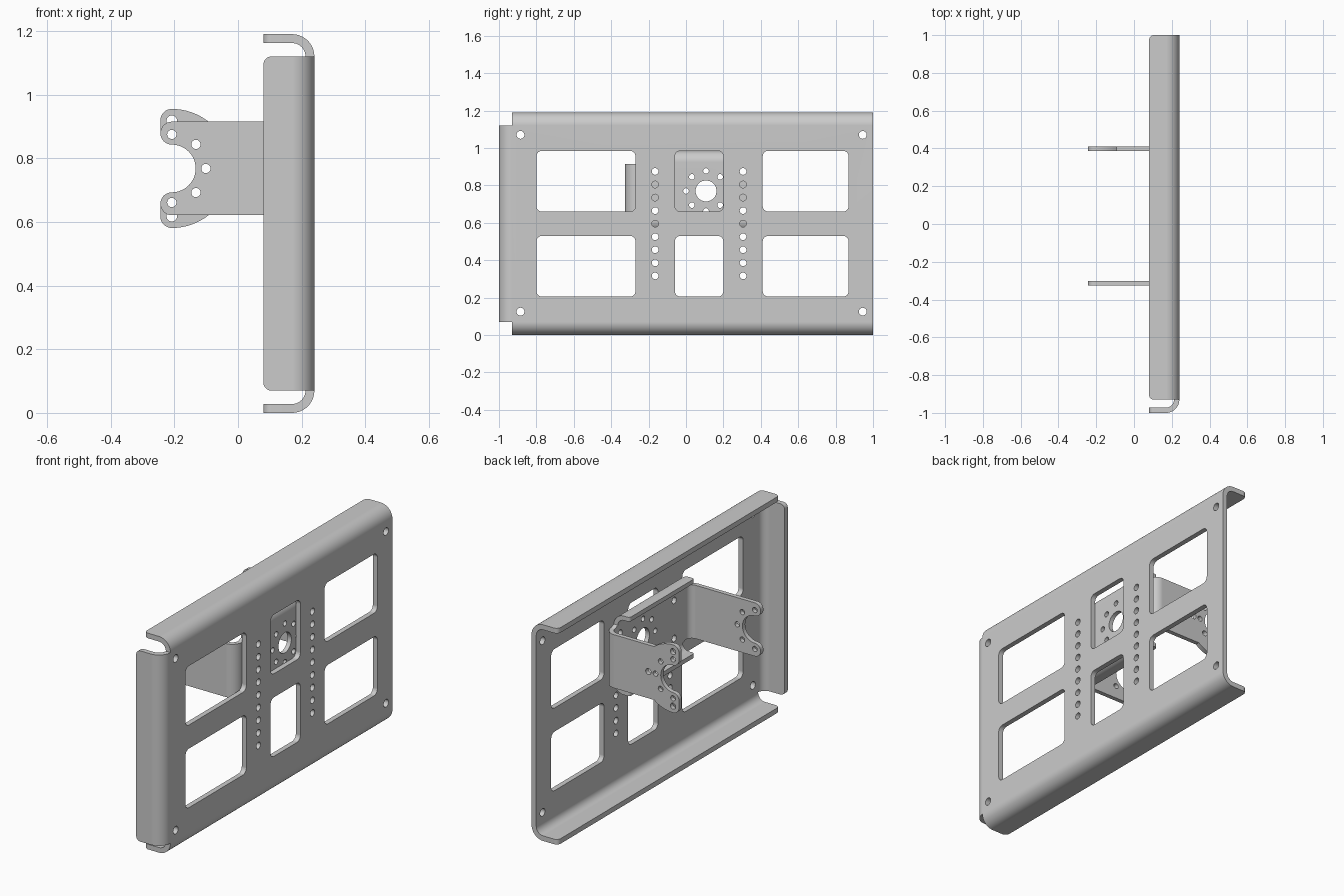
import bpy, bmesh
from math import sin, cos, pi, radians, asin
from mathutils import Vector as V

if "Cube" in bpy.data.objects:
    bpy.data.objects.remove(bpy.data.objects["Cube"])

X, Y, Z = V((1, 0, 0)), V((0, 1, 0)), V((0, 0, 1))


def arc(cx, cy, r, a0, a1, n):
    """Points on an arc, angles in degrees."""
    return [(cx + r * cos(radians(a0 + (a1 - a0) * i / n)),
             cy + r * sin(radians(a0 + (a1 - a0) * i / n))) for i in range(n + 1)]


def circle(cx, cy, r, n=24):
    return arc(cx, cy, r, 0, 360, n)[:-1]


def rounded_rect(x0, x1, y0, y1, r):
    return (arc(x1 - r, y1 - r, r, 0, 90, 6) + arc(x0 + r, y1 - r, r, 90, 180, 6)
            + arc(x0 + r, y0 + r, r, 180, 270, 6) + arc(x1 - r, y0 + r, r, 270, 360, 6))


def panel(bm, loops, to3d, normal):
    """Flat sheet: first loop is the outline, the rest are holes."""
    edges = []
    for loop in loops:
        vs = [bm.verts.new(to3d(u, v)) for u, v in loop]
        edges += [bm.edges.new((vs[i - 1], vs[i])) for i in range(len(vs))]
    bmesh.ops.triangle_fill(bm, use_beauty=True, use_dissolve=False, edges=edges, normal=normal)


def bend(bm, a, b, out, r, length=0, corner=0.025, n=10):
    """Quarter bend from edge a-b towards -x, then an optional flange with rounded corners."""
    rows = []
    for i in range(n + 1):
        t = pi / 2 * i / n
        off = out * (r * sin(t)) - X * (r * (1 - cos(t)))
        rows.append((bm.verts.new(a + off), bm.verts.new(b + off)))
    for (p, q), (s, t) in zip(rows, rows[1:]):
        bm.faces.new((p, q, t, s))
    if length:
        p, q = rows[-1]
        d = (q.co - p.co).normalized()
        w = (q.co - p.co).length
        tip = arc(w - corner, length - corner, corner, 0, 90, 6) + \
            arc(corner, length - corner, corner, 90, 180, 6)
        base = p.co.copy()
        bm.faces.new([p, q] + [bm.verts.new(base + d * u - X * v) for u, v in tip])


def sheet_object(name, bm, thickness):
    """Weld the sheet, give it thickness and clean shading."""
    bmesh.ops.remove_doubles(bm, verts=bm.verts, dist=1e-4)
    bmesh.ops.recalc_face_normals(bm, faces=bm.faces)
    me = bpy.data.meshes.new(name)
    bm.to_mesh(me)
    bm.free()
    ob = bpy.data.objects.new(name, me)
    bpy.context.collection.objects.link(ob)
    bpy.context.view_layer.objects.active = ob
    ob.select_set(True)
    m = ob.modifiers.new("thickness", 'SOLIDIFY')
    m.thickness, m.offset, m.use_even_offset = thickness, 0, True
    bpy.ops.object.modifier_apply(modifier=m.name)
    bpy.ops.object.shade_smooth_by_angle(angle=radians(30))
    w = ob.modifiers.new("normals", 'WEIGHTED_NORMAL')
    w.keep_sharp = True
    ob.select_set(False)
    return ob


# Mounting plate: flat face with windows and holes
bm = bmesh.new()
px, y0, y1, z0, z1, r = 0.226, -0.93, 1.0, 0.07, 1.12, 0.056
loops = [[(y0, z0), (y1, z0), (y1, z1), (y0, z1)]]
for a, b in ((-0.80, -0.27), (-0.06, 0.20), (0.41, 0.87)):
    for c, d in ((0.205, 0.53), (0.66, 0.985)):
        loops.append(rounded_rect(a, b, c, d, 0.03))
for y in (-0.885, 0.945):
    for z in (0.125, 1.07):
        loops.append(circle(y, z, 0.021))
for y in (-0.165, 0.305):
    for i in range(9):
        loops.append(circle(y, 0.316 + i * 0.0698, 0.018))
panel(bm, loops, lambda u, v: (px, u, v), X)
# Plate flanges: top, bottom and one side
flange = px - r - 0.08
bend(bm, V((px, y0, z1)), V((px, y1, z1)), Z, r, flange)
bend(bm, V((px, y0, z0)), V((px, y1, z0)), -Z, r, flange)
bend(bm, V((px, y0, z0)), V((px, y0, z1)), -Y, r, flange)
sheet_object("mounting_plate", bm, 0.028)

# Bracket: web against the back of the plate
bm = bmesh.new()
wx, r, cz, h = 0.199, 0.048, 0.768, 0.147
ya, yb, fa, fb, fh = -0.265, 0.35, -0.24, 0.325, 0.157
loops = [[(ya, cz - h), (fa, cz - fh), (fb, cz - fh), (yb, cz - h),
          (yb, cz + h), (fb, cz + fh), (fa, cz + fh), (ya, cz + h)],
         circle(0.107, 0.77, 0.056, 32)]
loops += [circle(y, z, 0.015) for y, z in circle(0.107, 0.77, 0.107, 8)]
loops += [circle(y, z, 0.018) for y in (-0.165, 0.305) for z in (0.665, 0.8744)]
panel(bm, loops, lambda u, v: (wx, u, v), X)
# Bracket stiffening lips
for s in (-1, 1):
    bend(bm, V((wx, fa, cz + s * fh)), V((wx, fb, cz + s * fh)), Z * s, r, 0.035, 0.015)

# Bracket arms with notched heads; the second head is flared
hx, lobe, notch = -0.208, 0.036, 0.075
for y, out, head in ((ya, -1, h), (yb, 1, 0.187)):
    bend(bm, V((wx, y, cz - h)), V((wx, y, cz + h)), Y * out, r)
    half = [(wx - r, h)]
    if head > h:
        half += arc(hx, 0, head, math_a := asin(h / head) * 180 / pi, 90, 8)
    else:
        half.append((hx, h))
    half += arc(hx, head - lobe, lobe, 90, 180, 8)[1:]
    if head > h:
        half.append((hx - lobe, notch + lobe))
    half += arc(hx, notch + lobe, lobe, 180, 270, 8)[1:]
    half += arc(hx, 0, notch, 90, 0, 12)[1:]
    # drop repeated points where arcs meet
    half = [p for i, p in enumerate(half)
            if i == 0 or (V(p) - V(half[i - 1])).length > 1e-4]
    outline = half + [(u, -v) for u, v in reversed(half[:-1])]
    loops = [[(u, cz + v) for u, v in outline]]
    loops += [circle(u, v, 0.0145) for u, v in arc(hx, cz, 0.107, -90, 90, 4)]
    if head > h:
        loops += [circle(u, v, 0.0165) for u, v in arc(hx, cz, 0.15, -90, 90, 2)]
    panel(bm, loops, lambda u, v: (u, y + out * r, v), Y)
sheet_object("pivot_bracket", bm, 0.024)
